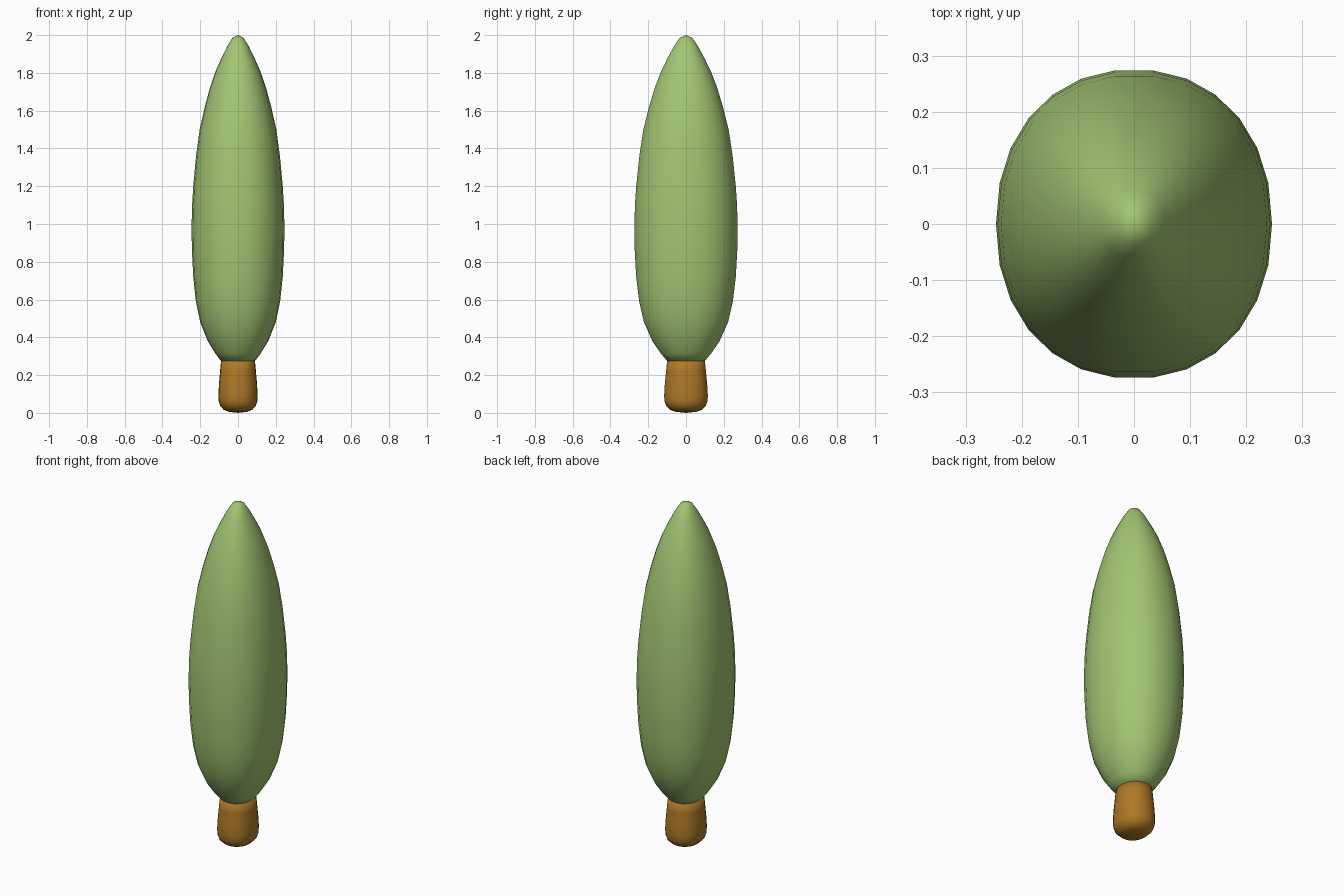
import bpy, bmesh, math

if "Cube" in bpy.data.objects:
    bpy.data.objects.remove(bpy.data.objects["Cube"])

SIDES = 26
DEPTH = 1.12      # y size relative to x
POWER = 2 / 2.16  # slightly squared oval section


def material(name, color):
    m = bpy.data.materials.new(name)
    m.diffuse_color = color
    m.use_nodes = True
    m.node_tree.nodes["Principled BSDF"].inputs["Base Color"].default_value = m.diffuse_color
    return m


def ring_point(r, z, i):
    a = 2 * math.pi * i / SIDES
    c, s = math.cos(a), math.sin(a)
    x = math.copysign(abs(c) ** POWER, c)
    y = math.copysign(abs(s) ** POWER, s)
    return (r * x, r * DEPTH * y, z)


def lathe(name, profile, bottom, top, mat):
    """Oval lathe from (half width, z) rings, closed with a point at each end."""
    bm = bmesh.new()
    rings = [[bm.verts.new(ring_point(r, z, i)) for i in range(SIDES)]
             for r, z in profile]
    low, high = bm.verts.new((0, 0, bottom)), bm.verts.new((0, 0, top))
    for i in range(SIDES):
        j = (i + 1) % SIDES
        for a, b in zip(rings, rings[1:]):
            bm.faces.new((a[i], a[j], b[j], b[i]))
        bm.faces.new((low, rings[0][j], rings[0][i]))
        bm.faces.new((high, rings[-1][i], rings[-1][j]))
    for f in bm.faces:
        f.smooth = True
    mesh = bpy.data.meshes.new(name)
    bm.to_mesh(mesh)
    bm.free()
    mesh.materials.append(mat)
    ob = bpy.data.objects.new(name, mesh)
    bpy.context.collection.objects.link(ob)
    return ob


# Tall tapering crown
crown = [(0.09, 0.275), (0.12, 0.315), (0.16, 0.38), (0.20, 0.48), (0.223, 0.59),
         (0.237, 0.72), (0.244, 0.86), (0.246, 0.98), (0.243, 1.10),
         (0.237, 1.20), (0.222, 1.36), (0.203, 1.50), (0.176, 1.62),
         (0.149, 1.72), (0.118, 1.81), (0.087, 1.88), (0.055, 1.945),
         (0.03, 1.985)]
lathe("foliage", crown, 0.27, 2.0, material("leaf_green", (0.36, 0.56, 0.17, 1)))

# Short trunk with a rounded foot
trunk = [(0.05, 0.006), (0.075, 0.016), (0.094, 0.036), (0.102, 0.06),
         (0.104, 0.09), (0.101, 0.15), (0.095, 0.22), (0.089, 0.285)]
lathe("trunk", trunk, 0.0, 0.29, material("bark_brown", (0.42, 0.19, 0.02, 1)))
